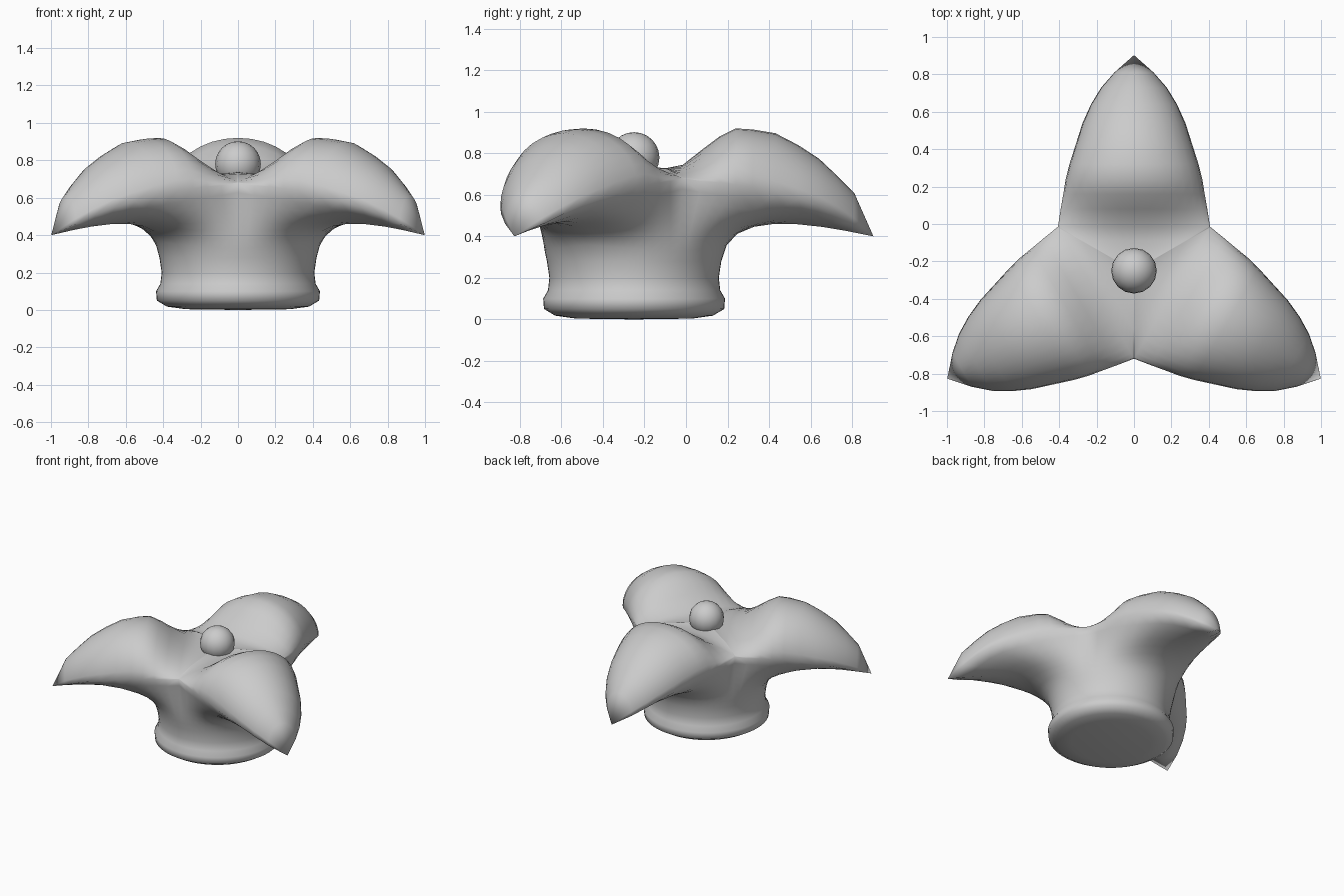
import bpy, bmesh
from math import sin, cos, pi, radians
from mathutils import Vector, Matrix

if "Cube" in bpy.data.objects:
    bpy.data.objects.remove(bpy.data.objects["Cube"])

CENTRE = Vector((0, -0.25, 0))

# lobe stations: distance out, half width, ridge height, edge height
HUB = [(0, 0, .74, .74), (.08, .139, .73, .738), (.16, .277, .73, .725)]
LOBE = [(.235, .407, .745, .68), (.33, .392, .82, .665), (.41, .378, .88, .66),
        (.49, .365, .92, .65), (.57, .345, .915, .64), (.68, .31, .897, .61),
        (.79, .275, .84, .58), (.89, .23, .775, .55), (.98, .175, .69, .51),
        (1.06, .105, .61, .46), (1.153, 0, .40, .40)]
# flared foot of the column: radius, height
FOOT = [(.408, .2), (.415, .14), (.438, .1), (.434, .05), (.38, .018), (.28, .004), (0, 0)]


def bezier(a, b, c, d, t):
    s = 1 - t
    return a * s**3 + b * 3 * s * s * t + c * 3 * s * t * t + d * t**3


def add_grid(bm, rows, matrix):
    grid = [[bm.verts.new(matrix @ p) for p in row] for row in rows]
    for a, b in zip(grid, grid[1:]):
        for i in range(len(a) - 1):
            bm.faces.new((a[i], a[i + 1], b[i + 1], b[i]))


def top_rows():
    rows = []
    for u, w, ridge, edge in HUB + LOBE:
        q = 1 - .5 * min(1, max(0, (u - .2) / .3))
        row = []
        for k in range(9):
            t = sin(k / 8 * pi / 2)
            row.append(Vector((u, w * t, edge + (ridge - edge) * max(0, 1 - t * t)**q)))
        rows.append(row)
    return rows


def under_rows():
    rows = []
    last = len(LOBE) - 1
    for j, (u, w, _, edge) in enumerate(LOBE):
        f = j / last
        ang = radians(60 * (1 - f))
        ring = lambda r, z: Vector((r * cos(ang), r * sin(ang), z))
        p, neck = Vector((u, w, edge)), ring(.42, .28)
        c1 = p.lerp(neck, .45)
        c1.z = .54 + (.47 - .54) * min(1, f * 2.5)
        c2 = ring(.45, .40 + .13 * f)
        row = [bezier(p, c1, c2, neck, k / 8) for k in range(9)]
        rows.append(row + [ring(r, z) for r, z in FOOT])
    return rows


# three-lobed body: half a lobe, mirrored and turned three times
bm = bmesh.new()
for turn in (90, 210, 330):
    for side in (1, -1):
        m = (Matrix.Translation(CENTRE) @ Matrix.Rotation(radians(turn), 4, 'Z')
             @ Matrix.Diagonal((1, side, 1, 1)))
        add_grid(bm, top_rows(), m)
        add_grid(bm, under_rows(), m)
bmesh.ops.remove_doubles(bm, verts=bm.verts[:], dist=.001)
bmesh.ops.recalc_face_normals(bm, faces=bm.faces[:])
for face in bm.faces:
    face.smooth = True
mesh = bpy.data.meshes.new("lobed_body")
bm.to_mesh(mesh)
bm.free()
bpy.context.collection.objects.link(bpy.data.objects.new("lobed_body", mesh))

# centre ball
bpy.ops.mesh.primitive_uv_sphere_add(segments=16, ring_count=12, radius=.122,
                                     location=(0, -.25, .78))
bpy.context.object.name = "centre_ball"
bpy.ops.object.shade_smooth()
